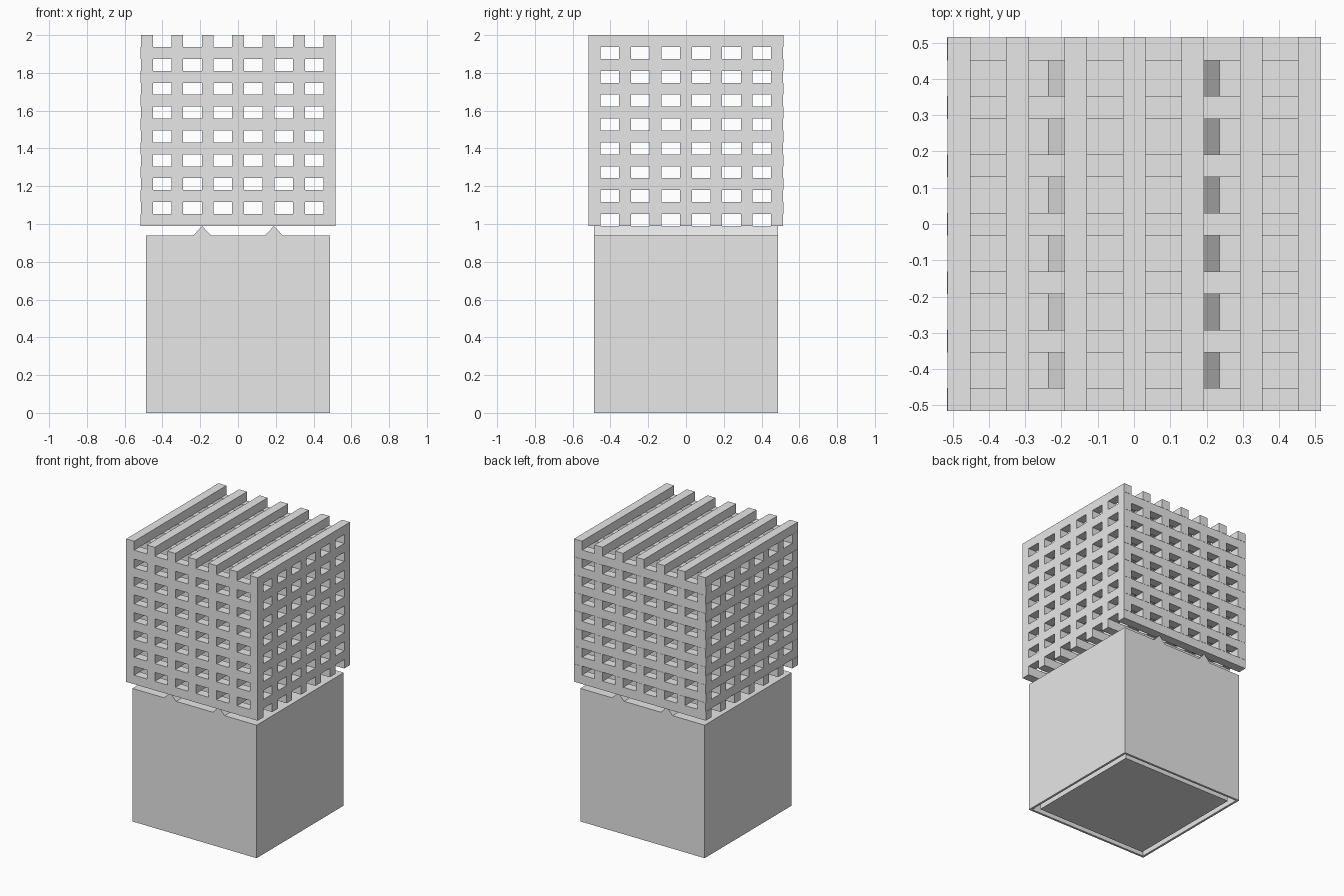
import bpy, bmesh
from mathutils import Vector

default = bpy.data.objects.get("Cube")
if default:
    bpy.data.objects.remove(default, do_unlink=True)

grey = bpy.data.materials.new("light grey")
grey.use_nodes = True
grey.diffuse_color = (0.8, 0.8, 0.8, 1)
grey.node_tree.nodes["Principled BSDF"].inputs["Base Color"].default_value = grey.diffuse_color


def add_box(bm, low, high):
    low, high = Vector(low), Vector(high)
    verts = bmesh.ops.create_cube(bm, size=1)["verts"]
    for v in verts:
        v.co = (low + high) / 2 + v.co * (high - low)
    return verts


def finish(bm, name):
    bmesh.ops.recalc_face_normals(bm, faces=bm.faces)
    mesh = bpy.data.meshes.new(name)
    bm.to_mesh(mesh)
    bm.free()
    mesh.materials.append(grey)
    obj = bpy.data.objects.new(name, mesh)
    bpy.context.collection.objects.link(obj)
    return obj


# Outer shell: a box open at the bottom
BASE, BASE_TOP = 0.486, 0.94
WALL, GAP = 0.022, 0.031
bm = bmesh.new()
add_box(bm, (-BASE, -BASE, 0), (BASE, BASE, BASE_TOP))
bm.faces.ensure_lookup_table()
bottom = min(bm.faces, key=lambda f: f.calc_center_median().z)
bmesh.ops.inset_region(bm, faces=[bottom], thickness=WALL)
opening = bmesh.ops.extrude_face_region(bm, geom=[bottom])
moved = [g for g in opening["geom"] if isinstance(g, bmesh.types.BMVert)]
bmesh.ops.translate(bm, verts=moved, vec=(0, 0, BASE_TOP - WALL))
if bottom.is_valid:
    bmesh.ops.delete(bm, geom=[bottom], context='FACES_ONLY')
finish(bm, "base_shell")

# Inner block, separated from the shell by a narrow gap
core = BASE - WALL - GAP
bm = bmesh.new()
add_box(bm, (-core, -core, 0), (core, core, BASE_TOP - WALL - GAP))
finish(bm, "base_core")

# Two triangular ridges that carry the lattice
LATTICE_BOTTOM = 0.99
for side, name in ((-1, "right_ridge"), (1, "left_ridge")):
    bm = bmesh.new()
    x = side * 0.19
    profile = [(x - 0.046, BASE_TOP), (x + 0.046, BASE_TOP), (x, LATTICE_BOTTOM)]
    face = bm.faces.new([bm.verts.new((px, -BASE, pz)) for px, pz in profile])
    ext = bmesh.ops.extrude_face_region(bm, geom=[face])
    ends = [g for g in ext["geom"] if isinstance(g, bmesh.types.BMVert)]
    bmesh.ops.translate(bm, verts=ends, vec=(0, 2 * BASE, 0))
    finish(bm, name)

# Lattice: crossed layers of square beams
HALF, PITCH, BEAM = 0.515, 0.161, 0.0625
LAYERS, BEAMS = 16, 7
STEP = (2 - LATTICE_BOTTOM) / LAYERS
crosswise, lengthwise = bmesh.new(), bmesh.new()
for layer in range(LAYERS):
    z = LATTICE_BOTTOM + layer * STEP
    for i in range(BEAMS):
        if layer % 2 == 0:
            # starts flush at the front, stops just short at the back
            y = -HALF + i * PITCH
            add_box(crosswise, (-HALF, y, z), (HALF, y + BEAM, z + STEP))
        else:
            # flush on the left, set in slightly on the right
            x = HALF - i * PITCH
            add_box(lengthwise, (x - BEAM, -HALF, z), (x, HALF, z + STEP))
finish(crosswise, "crosswise_beams")
finish(lengthwise, "lengthwise_beams")
